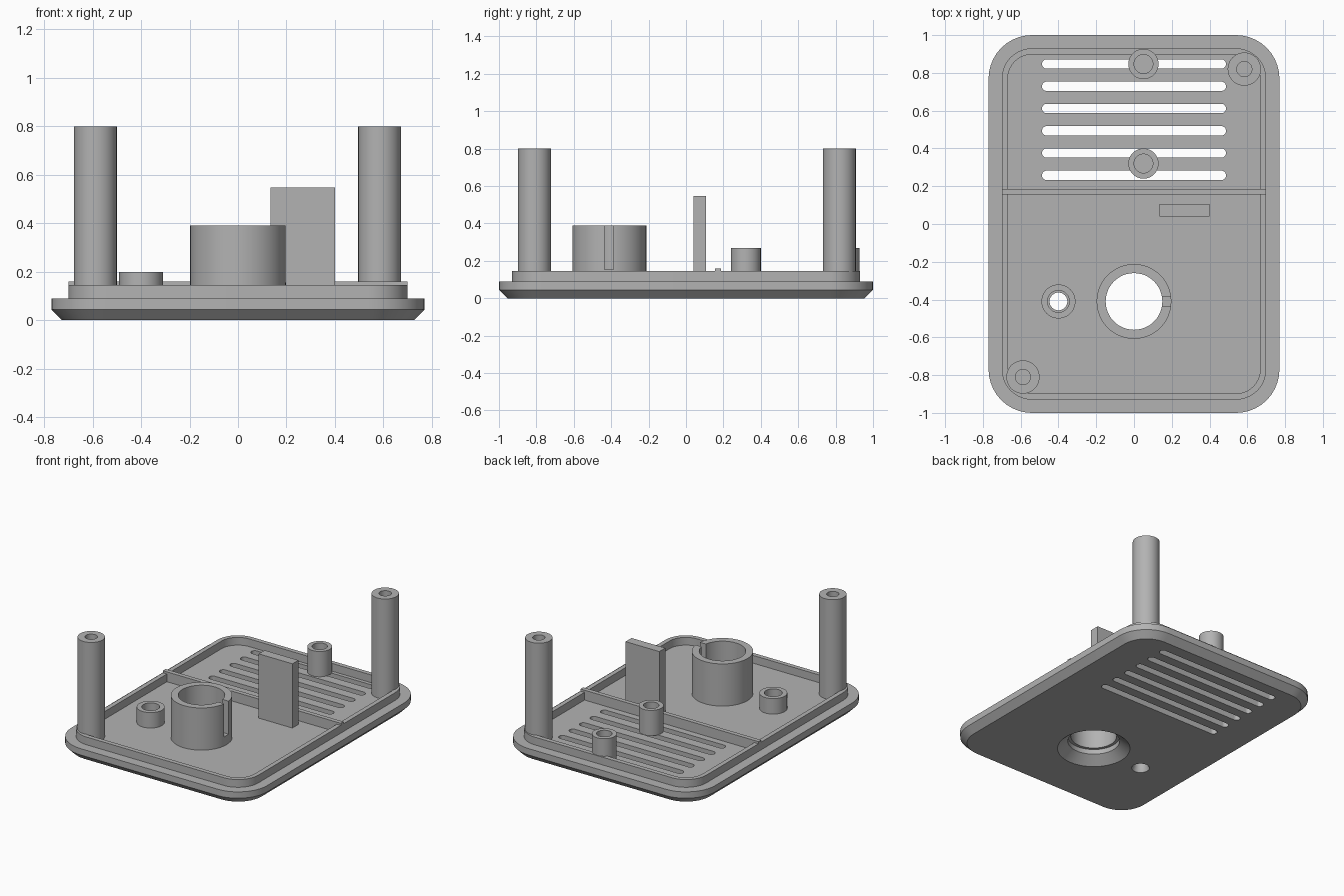
import bpy, bmesh
from math import pi, sin, cos

if "Cube" in bpy.data.objects:
    bpy.data.objects.remove(bpy.data.objects["Cube"])

grey = bpy.data.materials.new("light grey plastic")
grey.use_nodes = True
colour = (0.45, 0.45, 0.45, 1)
grey.diffuse_color = colour
grey.node_tree.nodes["Principled BSDF"].inputs["Base Color"].default_value = colour

FLOOR = 0.09


def loft(name, rings, loop=False):
    """Skin a stack of equal-length point rings, capped unless it loops."""
    bm = bmesh.new()
    rows = [[bm.verts.new(p) for p in ring] for ring in rings]
    pairs = list(zip(rows, rows[1:]))
    if loop:
        pairs.append((rows[-1], rows[0]))
    else:
        bm.faces.new(rows[0])
        bm.faces.new(rows[-1])
    for a, b in pairs:
        for i in range(len(a)):
            j = (i + 1) % len(a)
            bm.faces.new((a[i], a[j], b[j], b[i]))
    bmesh.ops.recalc_face_normals(bm, faces=bm.faces)
    mesh = bpy.data.meshes.new(name)
    bm.to_mesh(mesh)
    bm.free()
    mesh.materials.append(grey)
    obj = bpy.data.objects.new(name, mesh)
    bpy.context.collection.objects.link(obj)
    return obj


def rounded(hx, hy, r, z, cx=0, cy=0, steps=10):
    """Ring of points around a rounded rectangle."""
    pts = []
    for k, (sx, sy) in enumerate([(1, 1), (-1, 1), (-1, -1), (1, -1)]):
        for i in range(steps + 1):
            a = (k + i / steps) * pi / 2
            pts.append((cx + sx * (hx - r) + r * cos(a),
                        cy + sy * (hy - r) + r * sin(a), z))
    return pts


def circle(x, y, r, z, n=48):
    return [(x + r * cos(2 * pi * i / n), y + r * sin(2 * pi * i / n), z)
            for i in range(n)]


def lathe(name, x, y, profile, loop=False):
    return loft(name, [circle(x, y, r, z) for r, z in profile], loop)


def box(name, x0, x1, y0, y1, z0, z1):
    return loft(name, [[(x0, y0, z), (x1, y0, z), (x1, y1, z), (x0, y1, z)]
                       for z in (z0, z1)])


def cut(target, cutter):
    cutter.hide_render = True
    mod = target.modifiers.new("cut", "BOOLEAN")
    mod.operation, mod.solver, mod.object = "DIFFERENCE", "EXACT", cutter
    bpy.context.view_layer.objects.active = target
    bpy.ops.object.modifier_apply(modifier=mod.name)
    bpy.data.objects.remove(cutter)


def smooth(obj):
    bpy.ops.object.select_all(action="DESELECT")
    obj.select_set(True)
    bpy.context.view_layer.objects.active = obj
    bpy.ops.object.shade_smooth_by_angle(angle=pi / 6)


# Cover plate with chamfered underside and raised rim
plate = loft("cover_plate", [rounded(*p) for p in [
    (0.725, 0.955, 0.185, 0), (0.77, 1, 0.23, 0.045), (0.77, 1, 0.23, FLOOR),
    (0.7, 0.93, 0.16, FLOOR), (0.7, 0.93, 0.16, 0.145),
    (0.668, 0.898, 0.128, 0.145), (0.668, 0.898, 0.128, FLOOR)]])

# Ventilation slots
for i in range(6):
    y = 0.258 + i * 0.1178
    cut(plate, loft("slot_cutter", [rounded(0.487, 0.025, 0.0249, z, 0, y)
                                    for z in (-0.1, 0.12)]))

# Countersunk opening and small button hole
HOLE, BUTTON = (0, -0.41), (-0.4, -0.41)
cut(plate, lathe("opening_cutter", *HOLE,
                 [(0.25, -0.01), (0.17, 0.055), (0.17, 0.12)]))
cut(plate, lathe("button_cutter", *BUTTON,
                 [(0.062, -0.01), (0.047, 0.03), (0.047, 0.12)]))
smooth(plate)


def tube(name, pos, outer, inner, top, bottom=FLOOR):
    obj = lathe(name, *pos, [(outer, bottom), (outer, top),
                             (inner, top), (inner, bottom)], loop=True)
    return obj


def blind_post(name, pos, outer, inner, top, depth):
    smooth(lathe(name, *pos, [(outer, FLOOR), (outer, top),
                              (inner, top), (inner, top - depth)]))


# Large collar with a keyway on its left side
collar = tube("collar", HOLE, 0.198, 0.15, 0.39)
cut(collar, box("keyway_cutter", 0.1, 0.3, -0.435, -0.387, 0.155, 0.5))
smooth(collar)

# Button guide
smooth(tube("button_guide", BUTTON, 0.09, 0.058, 0.2))

# Screw posts and short bosses
blind_post("front_post", (-0.588, -0.81), 0.088, 0.04, 0.8, 0.3)
blind_post("back_post", (0.584, 0.82), 0.088, 0.04, 0.8, 0.3)
blind_post("back_boss", (0.05, 0.847), 0.08, 0.05, 0.27, 0.15)
blind_post("middle_boss", (0.05, 0.32), 0.08, 0.05, 0.27, 0.15)

# Divider rib and upright tab
box("divider_rib", -0.7, 0.7, 0.155, 0.186, FLOOR, 0.16)
box("upright_tab", 0.135, 0.4, 0.04, 0.107, FLOOR, 0.547)
